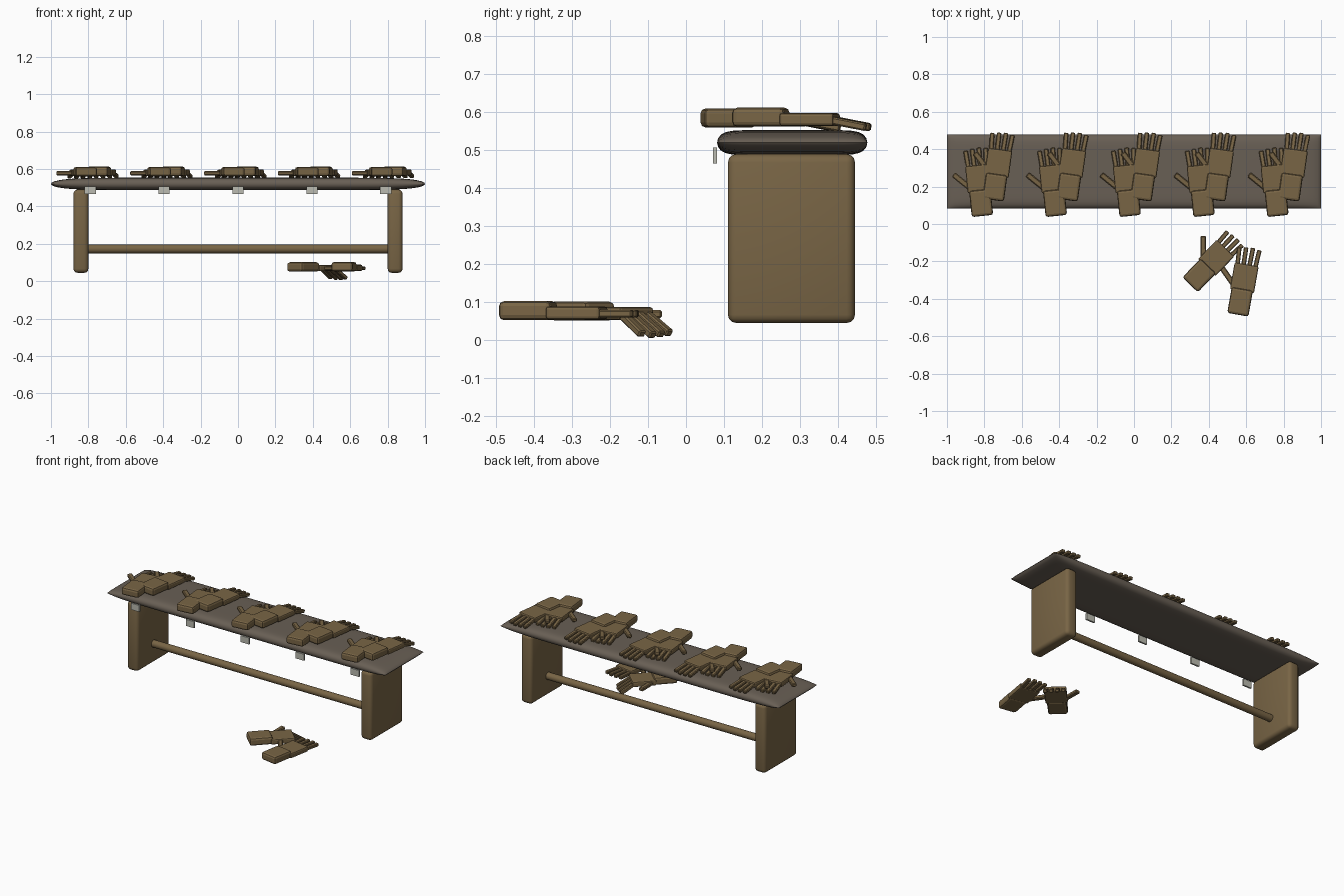
import bpy, bmesh, math
from mathutils import Matrix, Vector

if "Cube" in bpy.data.objects:
    bpy.data.objects.remove(bpy.data.objects["Cube"])


def material(name, rgb):
    m = bpy.data.materials.new(name)
    m.use_nodes = True
    m.diffuse_color = (*rgb, 1)
    m.node_tree.nodes["Principled BSDF"].inputs["Base Color"].default_value = (*rgb, 1)
    return m


LEATHER = material("tan brown", (0.19, 0.13, 0.06))
TOP = material("grey brown", (0.14, 0.115, 0.09))
TAG = material("pale grey", (0.5, 0.5, 0.44))


def add_box(bm, size, matrix, bevel=0.0, segments=2):
    """Add a bevelled box to bm; bevelled apart so other boxes stay untouched."""
    part = bmesh.new()
    bmesh.ops.create_cube(part, size=1, matrix=Matrix.Diagonal((*size, 1)))
    if bevel:
        bmesh.ops.bevel(part, geom=part.edges[:], offset=bevel, segments=segments,
                        profile=0.5, affect='EDGES')
    part.transform(matrix)
    temp = bpy.data.meshes.new("temp")
    part.to_mesh(temp)
    part.free()
    bm.from_mesh(temp)
    bpy.data.meshes.remove(temp)


def to_mesh(name, bm, mat):
    mesh = bpy.data.meshes.new(name)
    bm.to_mesh(mesh)
    bm.free()
    mesh.materials.append(mat)
    return mesh


def place(name, mesh, location=(0, 0, 0), turn=0.0):
    ob = bpy.data.objects.new(name, mesh)
    ob.location = location
    ob.rotation_euler.z = math.radians(turn)
    bpy.context.collection.objects.link(ob)
    return ob


def smooth(ob, angle):
    bpy.ops.object.select_all(action='DESELECT')
    ob.select_set(True)
    bpy.context.view_layer.objects.active = ob
    bpy.ops.object.shade_smooth_by_angle(angle=math.radians(angle))


def box(name, mat, size, centre, bevel=0.0, segments=2):
    bm = bmesh.new()
    add_box(bm, size, Matrix(), bevel, segments)
    return place(name, to_mesh(name, bm, mat), centre)


# Table top: a pillow slab, rectangular from above and thinning to its rim
def pillow(u):
    return math.sqrt(max(0, 1 - abs(u) ** 10))


bm = bmesh.new()
for side in (1, -1):
    grid = bmesh.ops.create_grid(bm, x_segments=32, y_segments=20, size=1)
    for v in grid["verts"]:
        u, w = (math.sin(c * math.pi / 2) for c in v.co.xy)
        v.co = (u, 0.28 + 0.198 * w, 0.52 + side * 0.033 * pillow(u) * pillow(w))
bmesh.ops.remove_doubles(bm, verts=bm.verts[:], dist=0.0001)
bmesh.ops.recalc_face_normals(bm, faces=bm.faces[:])
smooth(place("table_top", to_mesh("table_top", bm, TOP)), 50)

# Slab legs
for name, x in (("left_leg", 0.84), ("right_leg", -0.84)):
    leg = box(name, LEATHER, (0.08, 0.335, 0.445), (x, 0.278, 0.267), 0.022, 3)
    smooth(leg, 35)

# Round stretcher between the legs
bm = bmesh.new()
bmesh.ops.create_cone(bm, cap_ends=True, segments=24, radius1=0.023, radius2=0.023,
                      depth=1.64, matrix=Matrix.Rotation(math.pi / 2, 4, 'Y'))
smooth(place("stretcher", to_mesh("stretcher", bm, LEATHER), (0, 0.275, 0.172)), 40)


# Glove: origin at the middle of the cuff opening, fingers along +y
def glove_mesh(name, droop):
    bm = bmesh.new()
    move = Matrix.Translation
    add_box(bm, (0.115, 0.14, 0.05), move((0, 0.07, 0)), 0.013)
    add_box(bm, (0.13, 0.145, 0.034), move((0, 0.2, -0.006)), 0.008)
    for i in range(4):
        s = i - 1.5
        length = 0.105 - 0.006 * abs(s - 0.3)
        swing = (move((s * 0.032, 0.262, -0.008))
                 @ Matrix.Rotation(math.radians(-2.5 * s), 4, 'Z')
                 @ Matrix.Rotation(math.radians(-droop), 4, 'X'))
        add_box(bm, (0.024, length + 0.01, 0.02), swing @ move((0, length / 2 - 0.005, 0)), 0.004, 1)
    thumb = move((-0.05, 0.155, -0.008)) @ Matrix.Rotation(math.radians(45), 4, 'Z')
    add_box(bm, (0.03, 0.12, 0.022), thumb @ move((0, 0.055, 0)), 0.005, 1)
    return to_mesh(name, bm, LEATHER)


flat_hand = glove_mesh("flat_glove", 0)
resting_hand = glove_mesh("resting_glove", 11)
curled_hand = glove_mesh("curled_glove", 33)

# Row of glove pairs on the table, each with a tag on the front edge
for i in range(5):
    x = (i - 2) * 0.395
    place(f"lower_glove_{i + 1}", resting_hand, (x - 0.02, 0.043, 0.585), 6)
    place(f"upper_glove_{i + 1}", resting_hand, (x + 0.037, 0.128, 0.587), -8)
    box(f"tag_{i + 1}", TAG, (0.06, 0.011, 0.042), (x, 0.0765, 0.486))

# Pair of gloves on the floor
place("floor_glove_curled", curled_hand, (0.3, -0.325, 0.076), -44)
place("floor_glove_flat", flat_hand, (0.555, -0.485, 0.077), -10)
